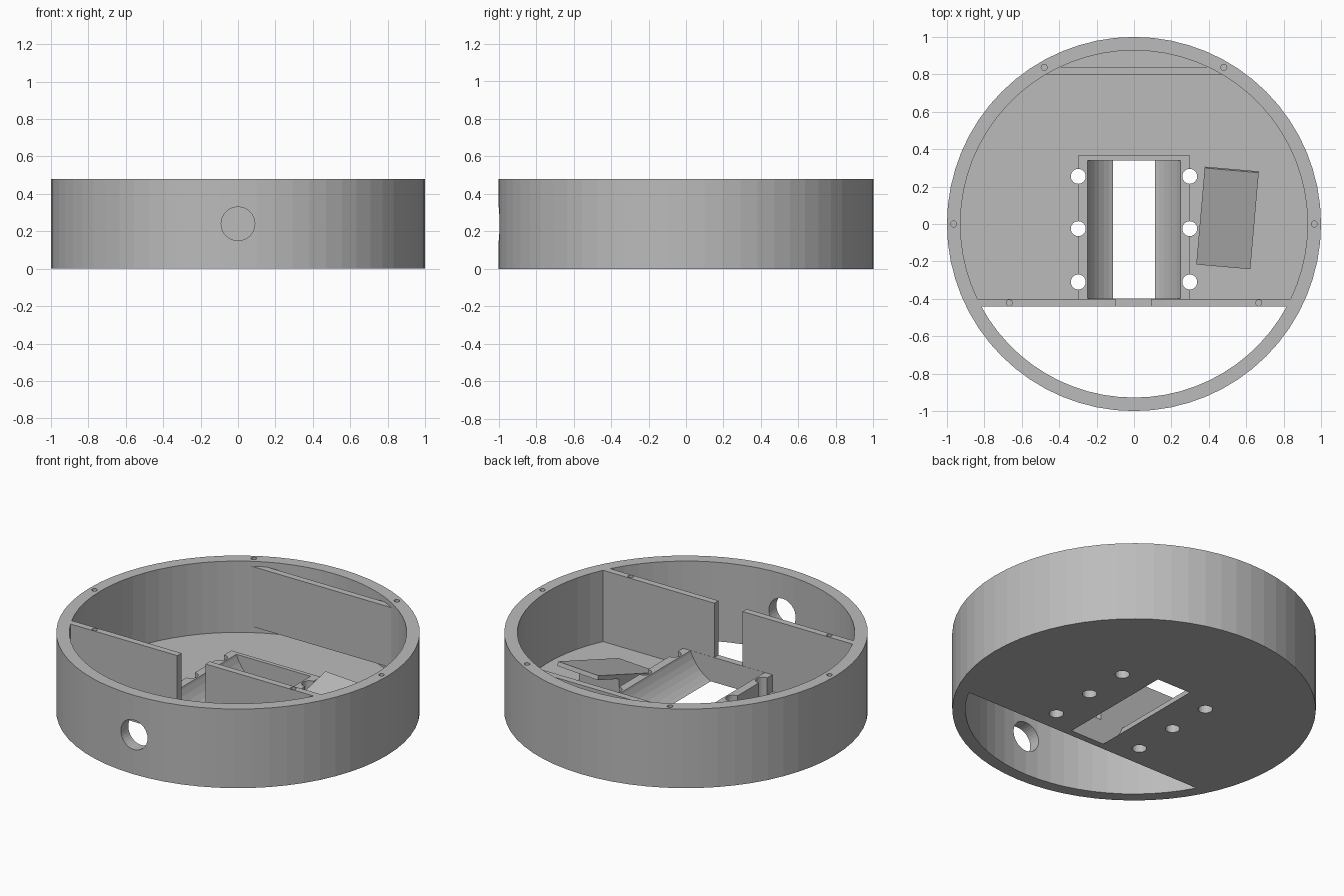
import bpy, bmesh, math
from mathutils import Matrix

cube = bpy.data.objects.get("Cube")
if cube:
    bpy.data.objects.remove(cube, do_unlink=True)

grey = bpy.data.materials.new("plain grey")
grey.use_nodes = True
grey.diffuse_color = (0.5, 0.5, 0.5, 1)
grey.node_tree.nodes["Principled BSDF"].inputs["Base Color"].default_value = (0.5, 0.5, 0.5, 1)

HEIGHT, FLOOR, INNER = 0.48, 0.047, 0.928
WALL_BACK, WALL_FRONT = -0.40, -0.44
CRADLE_TOP = 0.15


def prism(name, points, low, high, matrix=None):
    """Extrude a flat outline from low to high along z, then transform it."""
    bm = bmesh.new()
    face = bm.faces.new([bm.verts.new((x, y, low)) for x, y in points])
    top = bmesh.ops.extrude_face_region(bm, geom=[face])["geom"]
    for v in top:
        if isinstance(v, bmesh.types.BMVert):
            v.co.z = high
    bmesh.ops.recalc_face_normals(bm, faces=bm.faces)
    if matrix:
        bm.transform(matrix)
    mesh = bpy.data.meshes.new(name)
    bm.to_mesh(mesh)
    bm.free()
    mesh.materials.append(grey)
    obj = bpy.data.objects.new(name, mesh)
    bpy.context.collection.objects.link(obj)
    return obj


def circle(r, x=0, y=0, n=24):
    return [(x + r * math.cos(2 * math.pi * i / n), y + r * math.sin(2 * math.pi * i / n)) for i in range(n)]


def chord(r, y, n):
    """Part of a circle above the line at y."""
    start = math.asin(y / r)
    step = (math.pi - 2 * start) / n
    return [(r * math.cos(start + i * step), r * math.sin(start + i * step)) for i in range(n + 1)]


def rect(x0, x1, y0, y1):
    return [(x0, y0), (x1, y0), (x1, y1), (x0, y1)]


def cut(target, cutters, operation="DIFFERENCE"):
    """Apply a boolean for each cutter, then discard the cutters."""
    for c in cutters:
        mod = target.modifiers.new("cut", "BOOLEAN")
        mod.operation, mod.solver, mod.object = operation, "EXACT", c
    graph = bpy.context.evaluated_depsgraph_get()
    mesh = bpy.data.meshes.new_from_object(target.evaluated_get(graph))
    target.modifiers.clear()
    target.data = mesh
    for c in cutters:
        bpy.data.objects.remove(c, do_unlink=True)


# Along-y matrix: outline y becomes z, extrusion runs towards -y
along_y = Matrix.Rotation(math.pi / 2, 4, "X")

# Round body with a main chamber, an open front pocket and a cross wall
body = prism("round_housing", circle(1, n=64), 0, HEIGHT)
front_pocket = [(-x, -y) for x, y in chord(INNER, -WALL_FRONT, 24)]
cut(body, [
    prism("chamber", chord(INNER, WALL_BACK, 44), FLOOR, 1),
    prism("pocket", front_pocket, -1, 1),
    prism("wall_slot", rect(-0.1, 0.09, -0.5, -0.35), CRADLE_TOP, 1),
    prism("cable_hole", circle(0.09, 0, 0.24, 32), 0.8, 1.2, along_y),
])

# Cradle block, joined to the floor and hollowed by a lying cylinder
cut(body, [prism("cradle", rect(-0.3, 0.3, -0.41, 0.365), 0.02, CRADLE_TOP)], "UNION")
bed = prism("bed", circle(0.265, 0, 0.239, 48), -0.34, 0.399, along_y)
cut(body, [bed])

# Bolt holes beside the cradle and blind screw holes in the rim
holes = [prism("bolt_hole", circle(0.04, side * 0.298, y), -1, 0.3)
         for side in (-1, 1) for y in (0.255, -0.025, -0.31)]
holes += [prism("screw_hole", circle(0.016, side * x, y, 16), 0.36, 1)
          for side in (-1, 1) for x, y in ((0.48, 0.838), (0.964, 0), (0.667, -0.422))]
cut(body, holes)

# Flat panel held between the curved walls at the back
prism("back_panel", [(-0.485, 0.8), (0.485, 0.8), (0.41, 0.84), (-0.41, 0.84)], 0.085, 0.45)

# Tilted plate on a wedge, turned slightly; outlines are (y, z) run along x
turn = Matrix.Translation((0.5, 0.03, 0)) @ Matrix.Rotation(math.radians(-5), 4, "Z")
along_x = turn @ Matrix(((0, 0, 1, 0), (1, 0, 0, 0), (0, 1, 0, 0), (0, 0, 0, 1)))
prism("tilted_plate", [(-0.26, 0.04), (0.265, 0.205), (0.258, 0.23), (-0.26, 0.065)], -0.145, 0.145, along_x)
prism("plate_support", [(-0.25, 0.04), (0.08, 0.04), (0.08, 0.155), (-0.25, 0.052)], -0.143, 0.143, along_x)
